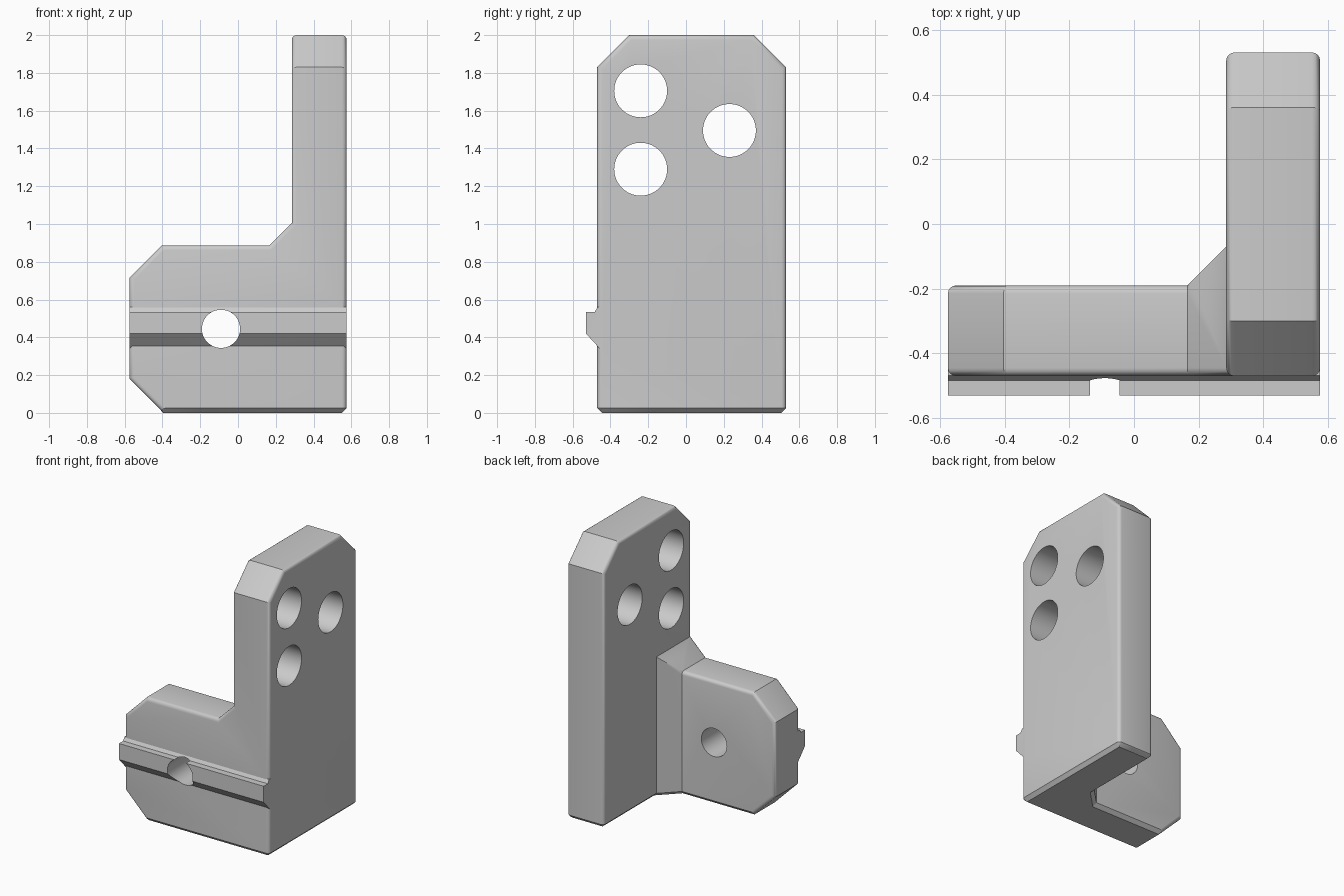
import bpy, bmesh, math
from mathutils import Vector

cube = bpy.data.objects.get("Cube")
if cube:
    bpy.data.objects.remove(cube)

gray = bpy.data.materials.new("machined gray")
gray.use_nodes = True
COLOUR = (0.6, 0.6, 0.6, 1)
gray.diffuse_color = COLOUR
gray.node_tree.nodes["Principled BSDF"].inputs["Base Color"].default_value = COLOUR


def prism(name, profile, axis, lo, hi, helper=False):
    """Extrude a 2D profile along an axis (the profile uses the other two axes in order)."""
    def place(p, depth):
        c = list(p)
        c.insert(axis, depth)
        return Vector(c)
    bm = bmesh.new()
    face = bm.faces.new([bm.verts.new(place(p, lo)) for p in profile])
    new = bmesh.ops.extrude_face_region(bm, geom=[face])["geom"]
    shift = Vector((0, 0, 0))
    shift[axis] = hi - lo
    bmesh.ops.translate(bm, vec=shift, verts=[v for v in new if isinstance(v, bmesh.types.BMVert)])
    bmesh.ops.recalc_face_normals(bm, faces=bm.faces)
    mesh = bpy.data.meshes.new(name)
    bm.to_mesh(mesh)
    bm.free()
    mesh.materials.append(gray)
    obj = bpy.data.objects.new(name, mesh)
    bpy.context.collection.objects.link(obj)
    obj.hide_render = helper
    return obj


def combine(obj, other, operation):
    """Apply a boolean and discard the second object."""
    mod = obj.modifiers.new("cut", "BOOLEAN")
    mod.object, mod.operation, mod.solver = other, operation, "EXACT"
    result = bpy.data.meshes.new_from_object(
        obj.evaluated_get(bpy.context.evaluated_depsgraph_get()))
    obj.modifiers.clear()
    obj.data = result
    bpy.data.objects.remove(other)


def circle(u, v, r, n=64):
    return [(u + r * math.cos(math.tau * i / n), v + r * math.sin(math.tau * i / n))
            for i in range(n)]


def square_edges(bm):
    return [e for e in bm.edges if len(e.link_faces) == 2
            and e.calc_face_angle_signed() > math.radians(75)]


# L-shaped body: plan, front and side outlines intersected
body = prism("bracket_body", [
    (-0.575, -0.47), (0.575, -0.47), (0.575, 0.53), (0.285, 0.53),
    (0.285, -0.07), (0.165, -0.19), (-0.575, -0.19)], 2, 0, 2)
front = prism("front_outline", [
    (-0.7, 0.305), (-0.395, 0), (-0.395, -0.2), (0.8, -0.2), (0.8, 2.2), (0.285, 2.2),
    (0.285, 1.005), (0.165, 0.887), (-0.403, 0.887), (-0.7, 0.59)], 1, -1, 1, True)
side = prism("side_outline", [
    (-0.8, -0.2), (0.8, -0.2), (0.8, 1.56), (0.16, 2.2), (-0.1, 2.2), (-0.8, 1.5)],
    0, -1, 1, True)
combine(body, front, "INTERSECT")
combine(body, side, "INTERSECT")

# Flat chamfer round the foot, rounded square edges elsewhere
bm = bmesh.new()
bm.from_mesh(body.data)
bmesh.ops.remove_doubles(bm, verts=bm.verts, dist=0.0005)
bmesh.ops.dissolve_limit(bm, angle_limit=0.01, verts=bm.verts, edges=bm.edges)
foot = [e for e in square_edges(bm) if all(v.co.z < 0.001 for v in e.verts)]
bmesh.ops.bevel(bm, geom=foot, offset=0.025, segments=1, affect="EDGES", profile=0.5)
bmesh.ops.bevel(bm, geom=square_edges(bm), offset=0.025, segments=4,
                affect="EDGES", profile=0.5, clamp_overlap=True)
bm.to_mesh(body.data)
bm.free()

# Locating rail across the front
rail = prism("front_rail", [
    (-0.44, 0.325), (-0.47, 0.355), (-0.53, 0.42), (-0.53, 0.535),
    (-0.483, 0.535), (-0.468, 0.56), (-0.44, 0.56)], 0, -0.575, 0.575)
combine(body, rail, "UNION")

# Bolt hole through the arm and three holes through the upright
combine(body, prism("arm_hole", circle(-0.09, 0.445, 0.101), 1, -1, 0.2, True), "DIFFERENCE")
for y, z in [(-0.24, 1.705), (-0.24, 1.29), (0.23, 1.495)]:
    combine(body, prism("plate_hole", circle(y, z, 0.14), 0, 0, 1, True), "DIFFERENCE")

bpy.ops.object.select_all(action="DESELECT")
body.select_set(True)
bpy.context.view_layer.objects.active = body
bpy.ops.object.shade_smooth_by_angle(angle=math.radians(30))
